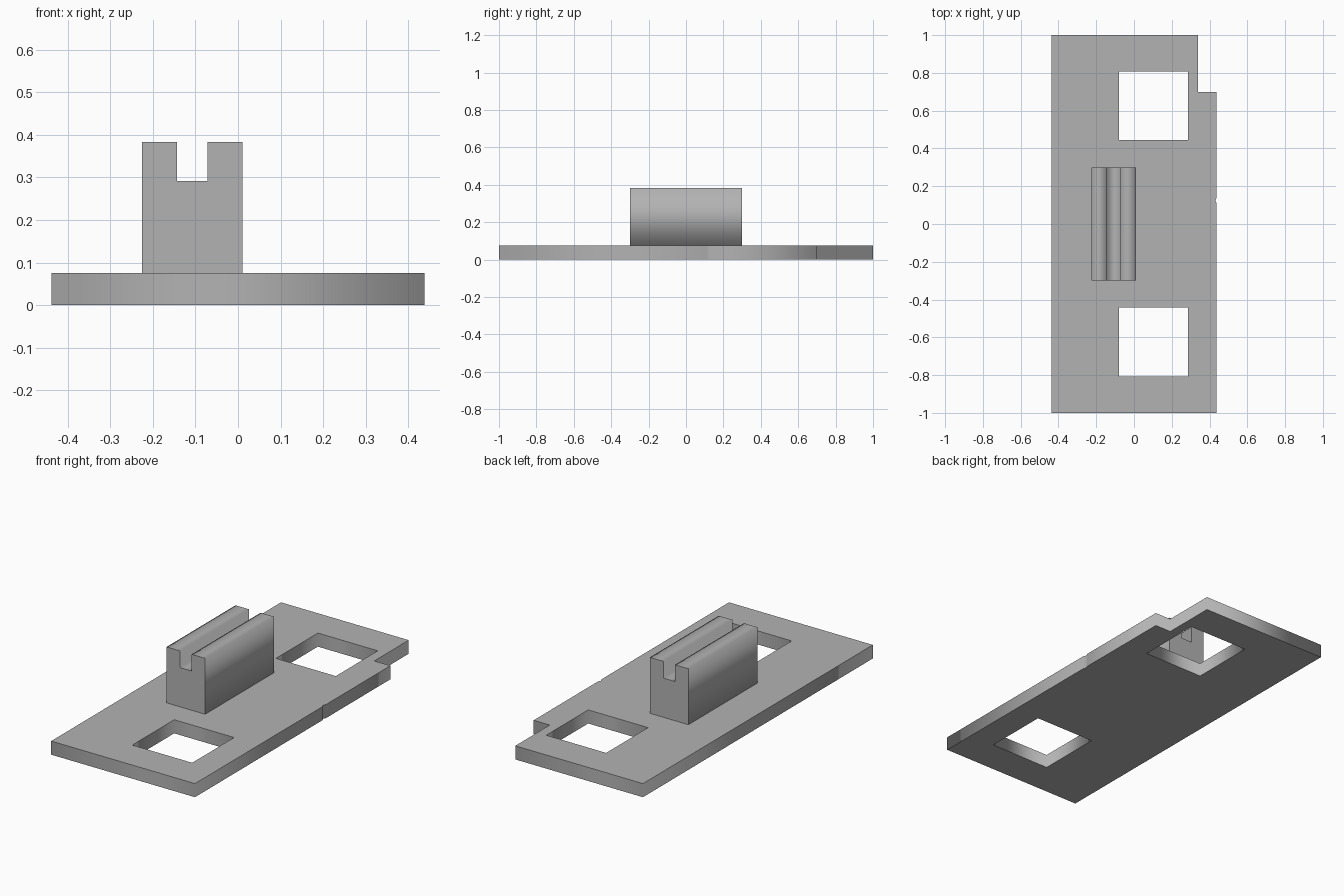
import bpy
from math import radians

cube = bpy.data.objects.get("Cube")
if cube:
    bpy.data.objects.remove(cube, do_unlink=True)

grey = bpy.data.materials.new("plain grey")
grey.use_nodes = True
colour = (0.45, 0.45, 0.45, 1)
grey.diffuse_color = colour
grey.node_tree.nodes["Principled BSDF"].inputs["Base Color"].default_value = colour


def extruded_profile(name, loops, depth, location, tilt=0):
    """Fill a flat outline (inner loops become holes) and extrude it about its middle."""
    curve = bpy.data.curves.new(name, "CURVE")
    curve.dimensions = "2D"
    curve.fill_mode = "BOTH"
    curve.extrude = depth / 2
    for loop in loops:
        spline = curve.splines.new("POLY")
        spline.points.add(len(loop) - 1)
        for point, (x, y) in zip(spline.points, loop):
            point.co = (x, y, 0, 1)
        spline.use_cyclic_u = True
    obj = bpy.data.objects.new(name, curve)
    bpy.context.collection.objects.link(obj)
    obj.location = location
    obj.rotation_euler.x = radians(tilt)
    curve.materials.append(grey)
    bpy.ops.object.select_all(action="DESELECT")
    obj.select_set(True)
    bpy.context.view_layer.objects.active = obj
    bpy.ops.object.convert(target="MESH")
    return bpy.context.object


def square(x, y, size):
    h = size / 2
    return [(x - h, y - h), (x + h, y - h), (x + h, y + h), (x - h, y + h)]


thickness = 0.075
side = 0.438

# Base plate: stepped corner, tiny nick in the left edge, two square windows
outline = [(-side, -1), (side, -1),
           (side, 0.11), (side - 0.008, 0.125), (side, 0.14),
           (side, 0.7), (0.34, 0.7), (0.34, 1), (-side, 1)]
windows = [square(0.103, y, 0.365) for y in (-0.624, 0.626)]
extruded_profile("base_plate", [outline] + windows, thickness, (0, 0, thickness / 2))

# Upright block with a slot along its top
left, right, top = -0.225, 0.01, 0.383
slot_left, slot_right, slot_floor = -0.143, -0.072, 0.291
block = [(left, thickness), (right, thickness), (right, top), (slot_right, top),
         (slot_right, slot_floor), (slot_left, slot_floor), (slot_left, top), (left, top)]
extruded_profile("slotted_block", [block], 0.6, (0, 0, 0), tilt=90)
